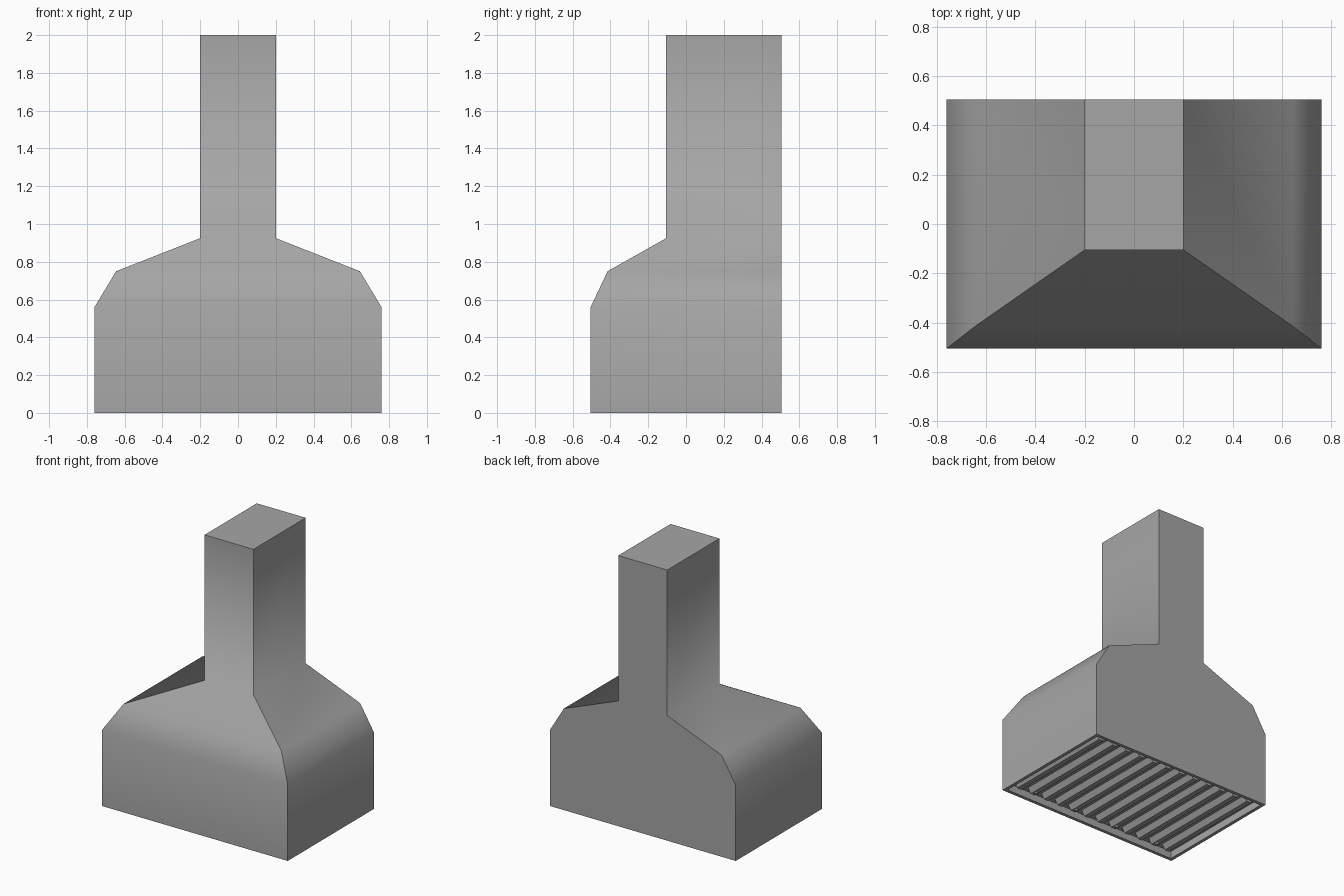
import bpy, bmesh
from mathutils import Vector

cube = bpy.data.objects.get("Cube")
if cube:
    bpy.data.objects.remove(cube, do_unlink=True)

steel = bpy.data.materials.new("brushed steel grey")
steel.use_nodes = True
GREY = (0.38, 0.38, 0.38, 1)
steel.diffuse_color = GREY
steel.node_tree.nodes["Principled BSDF"].inputs["Base Color"].default_value = GREY

BACK = 0.505
RIM, DEPTH = 0.035, 0.055


def finish(bm, name):
    bmesh.ops.recalc_face_normals(bm, faces=bm.faces)
    mesh = bpy.data.meshes.new(name)
    bm.to_mesh(mesh)
    bm.free()
    mesh.materials.append(steel)
    ob = bpy.data.objects.new(name, mesh)
    bpy.context.collection.objects.link(ob)
    return ob


def loft(bm, rings):
    """Join equal rings of points into a closed solid; return the two caps."""
    loops = [[bm.verts.new(p) for p in ring] for ring in rings]
    for a, b in zip(loops, loops[1:]):
        for i in range(len(a)):
            j = (i + 1) % len(a)
            bm.faces.new((a[i], a[j], b[j], b[i]))
    return bm.faces.new(loops[0][::-1]), bm.faces.new(loops[-1])


# Hood shell: canopy, shoulders and chimney (height, half width, front y)
sections = [(0, 0.76, -0.505), (0.56, 0.76, -0.505), (0.75, 0.645, -0.415),
            (0.925, 0.2, -0.105), (2, 0.2, -0.105)]
bm = bmesh.new()
bottom, top = loft(bm, [[(-w, f, z), (w, f, z), (w, BACK, z), (-w, BACK, z)]
                        for z, w, f in sections])
bmesh.ops.recalc_face_normals(bm, faces=bm.faces)

# Recess in the underside, leaving a rim
bmesh.ops.inset_region(bm, faces=[bottom], thickness=RIM)
ceiling = bmesh.ops.extrude_discrete_faces(bm, faces=[bottom])["faces"][0]
bmesh.ops.translate(bm, verts=ceiling.verts, vec=Vector((0, 0, DEPTH)))

# Smooth over the horizontal bends, sharp at every corner
for face in bm.faces:
    face.smooth = True
for edge in bm.edges:
    a, b = (v.co.z for v in edge.verts)
    edge.smooth = abs(a - b) < 0.001 and 0.5 < a < 1
finish(bm, "hood_shell")

# Baffle filters: four panels of three tapered slats, each with a pull knob
PANELS, SLATS = 4, 3
pitch = 2 * (0.76 - RIM) / (PANELS * SLATS)
bm = bmesh.new()
for i in range(PANELS * SLATS):
    x = (i - (PANELS * SLATS - 1) / 2) * pitch
    profile = [(-0.042, DEPTH), (-0.018, 0.016), (0.018, 0.016), (0.042, DEPTH)]
    loft(bm, [[(x + dx, y, z) for dx, z in profile] for y in (-0.44, 0.44)])
finish(bm, "baffle_slats")

for p in range(PANELS):
    x = (p - (PANELS - 1) / 2) * pitch * SLATS
    bpy.ops.mesh.primitive_cylinder_add(vertices=12, radius=0.014, depth=0.016,
                                        location=(x, -0.4, 0.011))
    knob = bpy.context.object
    knob.name = f"filter_knob_{p + 1}"
    knob.data.materials.append(steel)
    bpy.ops.object.shade_smooth_by_angle()
